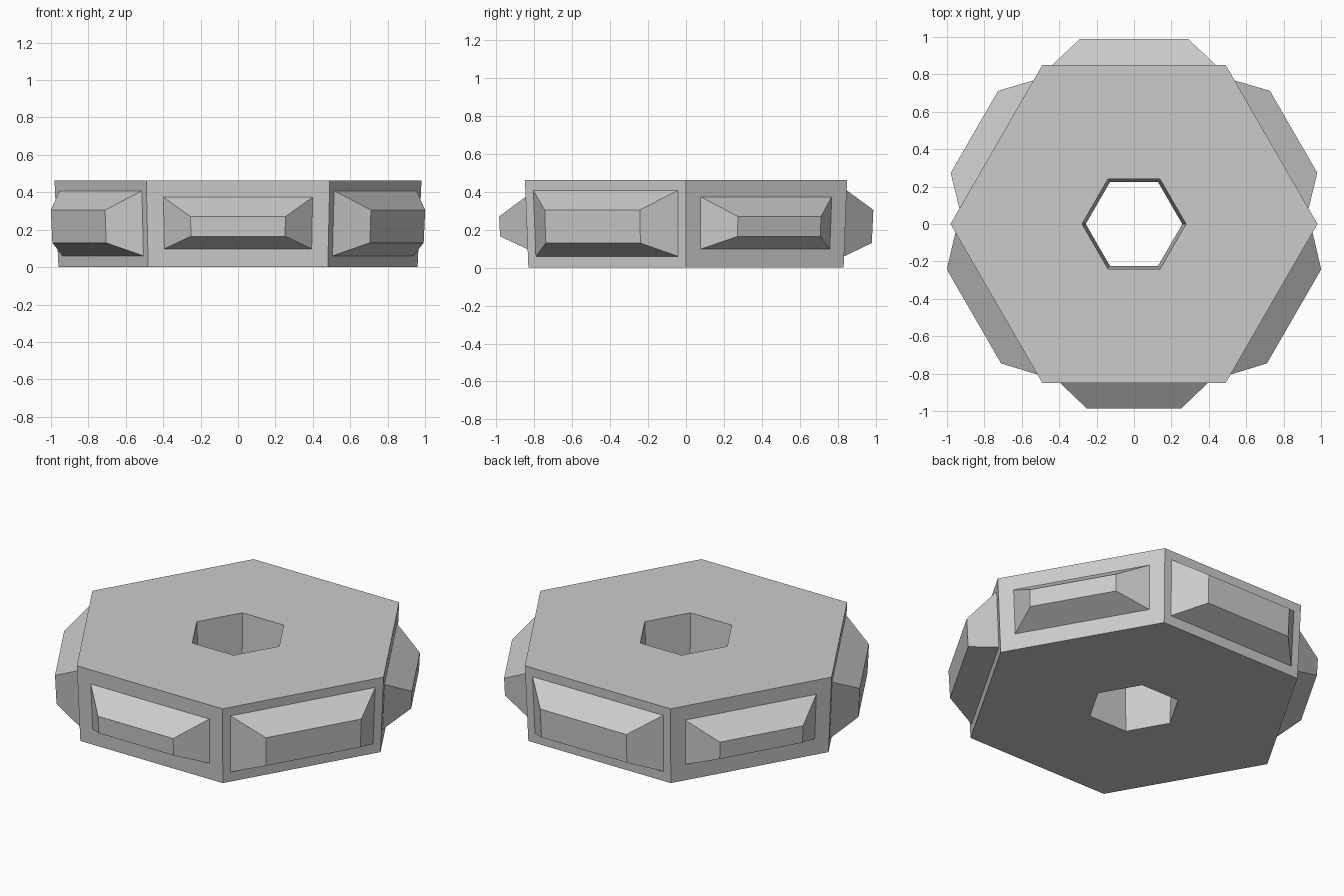
import bpy, bmesh
from math import sin, cos, radians
from mathutils import Matrix, Vector

cube = bpy.data.objects.get("Cube")
if cube:
    bpy.data.objects.remove(cube, do_unlink=True)

HEIGHT = 0.462
grey = bpy.data.materials.new("plain_grey")
grey.use_nodes = True
grey.diffuse_color = (0.6, 0.6, 0.6, 1)
grey.node_tree.nodes["Principled BSDF"].inputs["Base Color"].default_value = grey.diffuse_color


def taper(z):
    """Width of the tapered body at height z, relative to its foot."""
    return 1 + 0.022 * z / HEIGHT


def finish(bm, name):
    bmesh.ops.recalc_face_normals(bm, faces=bm.faces)
    mesh = bpy.data.meshes.new(name)
    bm.to_mesh(mesh)
    bm.free()
    mesh.materials.append(grey)
    obj = bpy.data.objects.new(name, mesh)
    bpy.context.collection.objects.link(obj)
    return obj


def bridge(bm, a, b):
    for i in range(len(a)):
        j = (i + 1) % len(a)
        bm.faces.new((a[i], a[j], b[j], b[i]))


# Tapered hexagonal ring with a hexagonal hole
bm = bmesh.new()
rings = []
for radius, z in ((0.96, 0), (0.981, HEIGHT), (0.278, HEIGHT), (0.258, 0)):
    rings.append([bm.verts.new((radius * cos(radians(60 * i)),
                                radius * sin(radians(60 * i)), z)) for i in range(6)])
for i in range(4):
    bridge(bm, rings[i], rings[(i + 1) % 4])
finish(bm, "hexagonal_body")


def add_block(name, angle, base, cap):
    """Bevelled block on one side; base and cap are (half width, low, high, distance)."""
    bm = bmesh.new()
    turn = Matrix.Rotation(radians(angle), 3, "Z")
    loops = []
    for half, low, high, out in (base, cap):
        corners = ((-half, low), (half, low), (half, high), (-half, high))
        loops.append([bm.verts.new(turn @ Vector((out * taper(z), t * taper(z), z)))
                      for t, z in corners])
    bridge(bm, *loops)
    bm.faces.new(loops[1])
    obj = finish(bm, name)
    # Outward winding for the open-backed block
    centre = turn @ Vector((1, 0, 0))
    if obj.data.polygons[-1].normal.dot(centre) < 0:
        obj.data.flip_normals()


# Small and large blocks alternate around the rim
for n in range(3):
    add_block(f"small_block_{n + 1}", 30 + 120 * n,
              (0.392, 0.098, 0.374, 0.8314), (0.25, 0.165, 0.27, 0.973))
    add_block(f"large_block_{n + 1}", 90 + 120 * n,
              (0.432, 0.06, 0.408, 0.8314), (0.286, 0.13, 0.305, 0.974))
